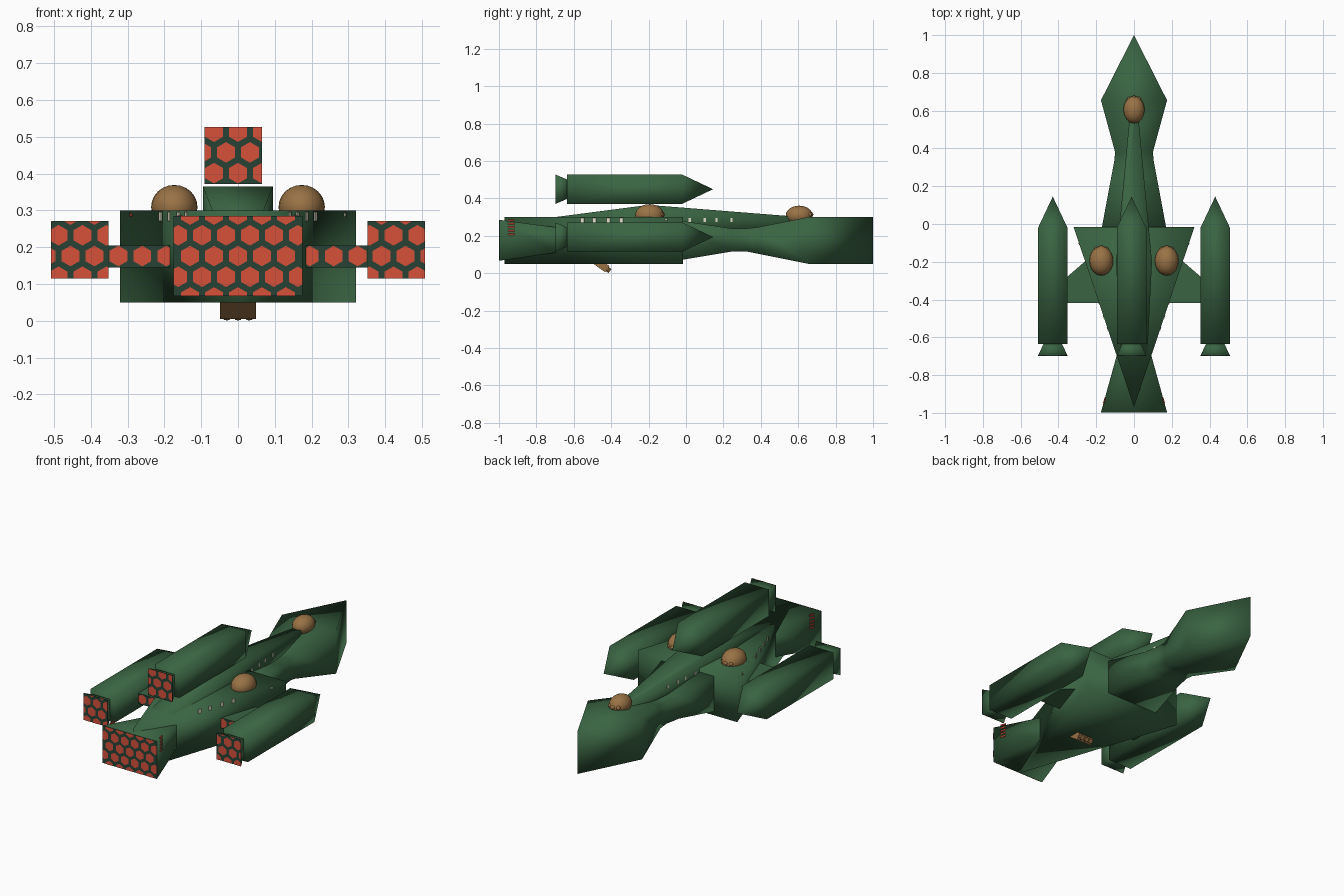
import bpy, bmesh, math
from mathutils import Vector, Matrix

if "Cube" in bpy.data.objects:
    bpy.data.objects.remove(bpy.data.objects["Cube"])


def material(name, rgb):
    m = bpy.data.materials.new(name)
    m.diffuse_color = (*rgb, 1)
    m.use_nodes = True
    m.node_tree.nodes["Principled BSDF"].inputs["Base Color"].default_value = m.diffuse_color
    return m


GREEN = material("hull green", (0.042, 0.128, 0.055))
DARK = material("dark engine green", (0.02, 0.055, 0.035))
RED = material("engine red", (0.68, 0.08, 0.042))
BRONZE = material("turret bronze", (0.32, 0.17, 0.06))
CREAM = material("window cream", (0.75, 0.75, 0.58))


def finish(name, bm, mat, smooth=False):
    bmesh.ops.recalc_face_normals(bm, faces=bm.faces[:])
    me = bpy.data.meshes.new(name)
    bm.to_mesh(me)
    bm.free()
    me.materials.append(mat)
    for p in me.polygons:
        p.use_smooth = smooth
    ob = bpy.data.objects.new(name, me)
    bpy.context.collection.objects.link(ob)
    return ob


def loft(name, sections, mat=GREEN, cx=0.0):
    """Rectangular sections (y, half width, z low, z high) joined along y."""
    bm = bmesh.new()
    rings = []
    for y, w, lo, hi in sections:
        rings.append([bm.verts.new((cx + x, y, z)) for x, z in
                      ((-w, lo), (w, lo), (w, hi), (-w, hi))])
    for a, b in zip(rings, rings[1:]):
        for i in range(4):
            j = (i + 1) % 4
            bm.faces.new((a[i], a[j], b[j], b[i]))
    bm.faces.new(rings[0])
    bm.faces.new(rings[-1])
    bmesh.ops.remove_doubles(bm, verts=bm.verts[:], dist=0.003)
    return finish(name, bm, mat, True)


def plate(name, loc, size, mat, turn=0.0):
    """Thin box, turned about z."""
    bm = bmesh.new()
    m = Matrix.Translation(loc) @ Matrix.Rotation(turn, 4, 'Z') @ Matrix.Diagonal((*size, 1))
    bmesh.ops.create_cube(bm, size=1, matrix=m)
    return finish(name, bm, mat)


def engine_face(name, x0, x1, z0, z1, y):
    """Dark backing with one shared hexagon grid clipped to the rectangle."""
    plate(name + "_backing", ((x0 + x1) / 2, y + 0.002, (z0 + z1) / 2),
          (x1 - x0, 0.002, z1 - z0), DARK)
    bm = bmesh.new()
    for k in range(-3, 8):
        for i in range(-9, 10):
            cx, cz = 0.065 * (i + 0.5 * (k % 2)), 0.176 + 0.0563 * k
            if x0 - 0.02 < cx < x1 + 0.02 and z0 - 0.02 < cz < z1 + 0.02:
                bm.faces.new([bm.verts.new((cx + 0.028 * math.sin(a * math.pi / 3), y,
                                            cz + 0.028 * math.cos(a * math.pi / 3)))
                              for a in range(6)])
    for co, no in (((x0, 0, 0), (-1, 0, 0)), ((x1, 0, 0), (1, 0, 0)),
                   ((0, 0, z0), (0, 0, -1)), ((0, 0, z1), (0, 0, 1))):
        bmesh.ops.bisect_plane(bm, geom=bm.verts[:] + bm.edges[:] + bm.faces[:],
                               plane_co=co, plane_no=no, clear_outer=True)
    for f in bm.faces:
        f.normal_update()
        if f.normal.y > 0:
            f.normal_flip()
    me_ob = bpy.data.meshes.new(name + "_hexagons")
    bm.to_mesh(me_ob)
    bm.free()
    me_ob.materials.append(RED)
    bpy.context.collection.objects.link(bpy.data.objects.new(name + "_hexagons", me_ob))


# Hull: kite nose with neck, wedge body, flared tail, top spine
loft("nose_and_neck", [(1, 0, 0.05, 0.30), (0.655, 0.175, 0.05, 0.30),
                       (0.38, 0.10, 0.105, 0.245), (0.33, 0.105, 0.115, 0.24),
                       (0.24, 0.122, 0.115, 0.24), (-0.06, 0.178, 0.065, 0.285)])
loft("wedge_body", [(-0.015, 0.32, 0.05, 0.30), (-0.97, 0, 0.05, 0.30)])
loft("flared_tail", [(-0.6, 0.09, 0.11, 0.245), (-0.69, 0.09, 0.11, 0.245),
                     (-0.997, 0.175, 0.067, 0.285)])
loft("spine", [(0.62, 0.018, 0.2, 0.30), (-0.2, 0.095, 0.2, 0.365),
               (-0.7, 0.07, 0.2, 0.30)])
engine_face("tail_engine", -0.175, 0.175, 0.067, 0.285, -1.0)

# Engine pods with pointed noses and flared bells
for name, cx, cz in (("left_pod", -0.43, 0.193), ("right_pod", 0.43, 0.193),
                     ("top_pod", -0.013, 0.449)):
    h = 0.078
    loft(name, [(-0.635, h, cz - h, cz + h), (-0.02, h, cz - h, cz + h),
                (0.145, 0, cz, cz)], cx=cx)
    loft(name + "_bell", [(-0.62, 0.042, cz - 0.045, cz + 0.045),
                          (-0.697, h, cz - h, cz + h)], cx=cx)
    engine_face(name + "_engine", cx - h, cx + h, cz - h, cz + h, -0.70)

# Swept pylon through the body carrying the side pods
bm = bmesh.new()
outline = [(0.36, -0.417), (0.36, -0.285), (0.25, -0.19)]
outline += [(-x, y) for x, y in reversed(outline)]
base = bm.faces.new([bm.verts.new((x, y, 0.145)) for x, y in outline])
ext = bmesh.ops.extrude_face_region(bm, geom=[base])
bmesh.ops.translate(bm, vec=(0, 0, 0.06),
                    verts=[v for v in ext["geom"] if isinstance(v, bmesh.types.BMVert)])
finish("pod_pylon", bm, GREEN)
engine_face("left_pylon", -0.35, -0.18, 0.145, 0.205, -0.42)
engine_face("right_pylon", 0.18, 0.35, 0.145, 0.205, -0.42)

# Domed turrets with three small muzzles each
for name, x, y, rx, ry, rz in (("nose_turret", 0, 0.605, 0.056, 0.072, 0.052),
                               ("left_turret", -0.173, -0.195, 0.063, 0.078, 0.06),
                               ("right_turret", 0.173, -0.195, 0.063, 0.078, 0.06)):
    bm = bmesh.new()
    bmesh.ops.create_uvsphere(bm, u_segments=20, v_segments=12, radius=1,
                              matrix=Matrix.Translation((x, y, 0.309)) @ Matrix.Diagonal((rx, ry, rz, 1)))
    for d in (-0.026, 0, 0.026):
        bmesh.ops.create_uvsphere(bm, u_segments=10, v_segments=6, radius=0.012,
                                  matrix=Matrix.Translation((x + d, y + ry - 0.008 - abs(d) * 0.3, 0.313)))
    finish(name, bm, BRONZE, True)

# Tilted belly gun with three barrels
bm = bmesh.new()
tilt = Matrix.Translation((0, -0.455, 0.046)) @ Matrix.Rotation(math.radians(-35), 4, 'X')
bmesh.ops.create_cube(bm, size=1, matrix=tilt @ Matrix.Diagonal((0.097, 0.085, 0.04, 1)))
for d in (-0.03, 0, 0.03):
    bmesh.ops.create_cone(bm, cap_ends=True, segments=10, radius1=0.013, radius2=0.013, depth=0.03,
                          matrix=tilt @ Matrix.Translation((d, 0.045, 0)) @ Matrix.Rotation(math.pi / 2, 4, 'X'))
finish("belly_gun", bm, BRONZE)

# Windows, tail stripes and wing lights on both sides
for s, side in ((-1, "left"), (1, "right")):
    wedge = -s * math.atan2(0.32, 0.955)
    for i, y in enumerate((-0.553, -0.49, -0.415, -0.345)):
        plate(f"{side}_body_window_{i}", (s * 0.32 * (y + 0.97) / 0.955, y, 0.283),
              (0.006, 0.02, 0.024), CREAM, wedge)
    for i, y in enumerate((0.02, 0.1, 0.163, 0.243)):
        plate(f"{side}_neck_window_{i}", (s * (0.018 + (0.62 - y) * 0.0939), y, 0.285),
              (0.006, 0.012, 0.02), CREAM, s * math.atan(0.0939))
    for i in range(5):
        plate(f"{side}_tail_stripe_{i}", (s * 0.1575, -0.935, 0.21 + 0.0185 * i - 0.002),
              (0.006, 0.034, 0.008), RED, s * math.atan2(0.085, 0.307))
    plate(f"{side}_wing_light", (s * 0.29, -0.105, 0.288), (0.006, 0.012, 0.01),
          RED if s < 0 else CREAM, wedge)
